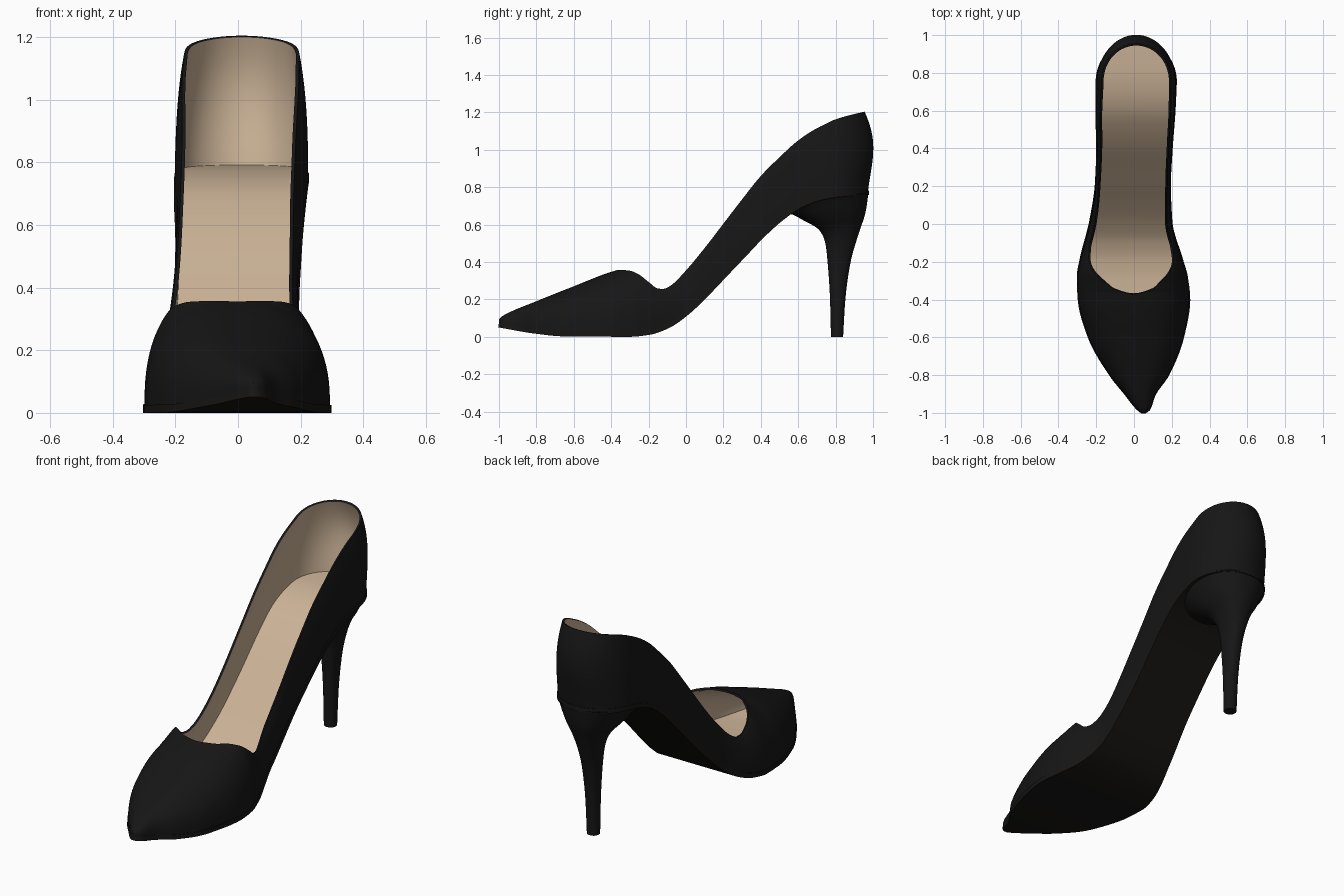
import bpy, bmesh, math

if "Cube" in bpy.data.objects:
    bpy.data.objects.remove(bpy.data.objects["Cube"])

# ---------- helpers ----------
def interp(table, t):
    """Smooth monotone interpolation of rows (key, v1, v2, ...)."""
    t = min(max(t, table[0][0]), table[-1][0])
    k = 0
    while k < len(table) - 2 and t > table[k + 1][0]:
        k += 1
    def secant(i, c):
        return (table[i + 1][c] - table[i][c]) / (table[i + 1][0] - table[i][0])
    def slope(i, c):
        if i == 0:
            return secant(0, c)
        if i == len(table) - 1:
            return secant(i - 1, c)
        p, q = secant(i - 1, c), secant(i, c)
        return 2 * p * q / (p + q) if p * q > 0 else 0.0
    h = table[k + 1][0] - table[k][0]
    s = (t - table[k][0]) / h
    out = []
    for c in range(1, len(table[0])):
        out.append((2*s**3 - 3*s**2 + 1) * table[k][c] + (s**3 - 2*s**2 + s) * h * slope(k, c)
                   + (3*s**2 - 2*s**3) * table[k + 1][c] + (s**3 - s**2) * h * slope(k + 1, c))
    return out if len(out) > 1 else out[0]

def material(name, rgb):
    m = bpy.data.materials.new(name)
    m.diffuse_color = (*rgb, 1)
    m.use_nodes = True
    m.node_tree.nodes["Principled BSDF"].inputs["Base Color"].default_value = m.diffuse_color
    return m

def make(name, verts, faces, mats, thickness=0, inner=0):
    me = bpy.data.meshes.new(name)
    me.from_pydata(verts, [], faces)
    bm = bmesh.new()
    bm.from_mesh(me)
    bmesh.ops.remove_doubles(bm, verts=bm.verts, dist=1e-4)
    bm.to_mesh(me)
    bm.free()
    for m in mats:
        me.materials.append(m)
    ob = bpy.data.objects.new(name, me)
    bpy.context.collection.objects.link(ob)
    bpy.ops.object.select_all(action='DESELECT')
    ob.select_set(True)
    bpy.context.view_layer.objects.active = ob
    if thickness:
        mod = ob.modifiers.new("thickness", 'SOLIDIFY')
        mod.thickness, mod.offset, mod.material_offset = thickness, -1, inner
        bpy.ops.object.modifier_apply(modifier=mod.name)
    bpy.ops.object.shade_smooth_by_angle(angle=math.radians(45))
    return ob

black = material("black_leather", (0.008, 0.008, 0.008))
dark = material("dark_sole", (0.009, 0.008, 0.007))
beige = material("beige_lining", (0.60, 0.45, 0.31))

# ---------- profiles along the length ----------
OUTLINE = [(-1, .04, .06), (-.98, .015, .085), (-.9, -.05, .115), (-.8, -.13, .185),
           (-.6, -.245, .265), (-.4, -.298, .298), (-.28, -.303, .285), (-.2, -.29, .262),
           (0, -.237, .203), (.2, -.207, .195), (.4, -.2, .205), (.6, -.205, .22), (.75, -.203, .227)]
SOLE_Z = [(-1, .05), (-.8, .016), (-.65, .002), (-.3, 0), (-.2, .01), (-.1, .045), (0, .115),
          (.1, .21), (.2, .315), (.3, .42), (.4, .525), (.5, .615), (.6, .685), (.7, .725),
          (.8, .745), (1, .76)]
TOP_Z = [(-1, .095), (-.98, .112), (-.8, .19), (-.6, .27), (-.4, .347), (-.36, .357), (-.31, .355),
         (-.26, .338), (-.2, .293), (-.15, .258), (-.12, .256), (-.08, .275), (0, .355), (.1, .475),
         (.2, .605), (.3, .735), (.4, .86), (.5, .96), (.6, 1.05), (.7, 1.115), (.8, 1.16), (.98, 1.205)]
# opening width ratio against sqrt(distance behind the throat)
OPENING = [(0, 0), (.1, .2), (.158, .35), (.245, .5), (.33, .68), (.41, .82), (.47, .865),
           (.52, .89), (.61, .885), (.755, .92), (.985, .89), (1.06, .87), (1.17, .92)]
THROAT, HEEL_Y, HEEL_X = -.37, .75, .012

# stations: (centre x, centre y, half width, half depth at the rounded back, angle)
ys = [-1 + .63 * (k / 26) ** 1.4 for k in range(26)]
ys += [THROAT + (k / 70 * math.sqrt(HEEL_Y - THROAT)) ** 2 for k in range(70)]
stations = []
for y in ys:
    xl, xr = interp(OUTLINE, y)
    stations.append(((xl + xr) / 2, y, (xr - xl) / 2, 0))
for k in range(25):
    stations.append((HEEL_X, HEEL_Y, .215, math.pi / 2 * k / 24))

def edge(st, side, ratio=1.0, bulge=0.0):
    cx, cy, a, ang = st
    return (cx + side * a * ratio * math.cos(ang),
            cy + (.227 * ratio + bulge) * math.sin(ang))

# ---------- upper: arched vamp running into the open side walls ----------
ROWS, N = 20, 2.5
def upper_column(st, side):
    y0 = edge(st, side)[1]
    z0, zt = interp(SOLE_Z, y0) + .022, interp(TOP_Z, y0)
    r = interp(OPENING, math.sqrt(max(0, y0 - THROAT)))
    height = (zt - z0) / (1 - r ** N) ** (1 / N)
    tmax = math.acos(r ** (N / 2))
    col = []
    for j in range(ROWS + 1):
        t = tmax * j / ROWS
        ratio = max(0, math.cos(t)) ** (2 / N) if j < ROWS else r
        x, y = edge(st, side, .985 * ratio, .032 * math.sin(math.pi * j / ROWS))
        col.append((x, y, z0 + height * math.sin(t) ** (2 / N)))
    return col

columns = [upper_column(s, 1) for s in stations] + [upper_column(s, -1) for s in reversed(stations)]
columns.append(columns[0])
w = ROWS + 1
verts = [p for c in columns for p in c]
faces = [(i*w + j, (i+1)*w + j, (i+1)*w + j + 1, i*w + j + 1)
         for i in range(len(columns) - 1) for j in range(ROWS)]
make("upper", verts, faces, [black, beige], .011, 1)

# ---------- outsole and insole: strips following the sole curve ----------
def strip(name, ratio, lift, thickness, mat, start=-2):
    verts = []
    for st in stations:
        if st[1] < start:
            continue
        for side in (1, -1):
            x, y = edge(st, side, ratio)
            verts.append((x, y, interp(SOLE_Z, y) + lift))
    faces = [(i, i + 2, i + 3, i + 1) for i in range(0, len(verts) - 2, 2)]
    make(name, verts, faces, [mat], thickness)

strip("outsole", 1.0, .025, .025, dark)
strip("insole", .955, .034, .006, beige, -.85)

# ---------- stiletto heel: loft (step, front z, front y, back z, back y, half width) ----------
HEEL = [(0, 0, .775, 0, .84, .033), (1, .2, .77, .2, .852, .037), (2, .4, .757, .4, .88, .048),
        (3, .5, .745, .5, .907, .062), (4, .56, .72, .58, .933, .085), (5, .595, .68, .65, .956, .12),
        (6, .62, .6, .715, .97, .165), (7, .645, .53, .77, .976, .203)]
SEG, LEVELS = 48, 42
verts = []
for l in range(LEVELS + 1):
    step = 7 * l / LEVELS
    zf, yf, zb, yb, hw = interp(HEEL, step)
    follow = max(0, step - 5) / 2        # top rings bend to fit the sole
    for k in range(SEG):
        a = 2 * math.pi * k / SEG
        c, s = math.cos(a), math.sin(a)
        f = (1 + math.copysign(abs(s) ** .88, s)) / 2
        y = yf + (yb - yf) * f
        z = zf + (zb - zf) * f
        z += follow ** 2 * (interp(SOLE_Z, y) + .008 - z)
        verts.append((HEEL_X + hw * math.copysign(abs(c) ** .88, c), y, z))
faces = [(l*SEG + k, l*SEG + (k+1) % SEG, (l+1)*SEG + (k+1) % SEG, (l+1)*SEG + k)
         for l in range(LEVELS) for k in range(SEG)]
faces.append(tuple(reversed(range(SEG))))
faces.append(tuple(range(LEVELS * SEG, (LEVELS + 1) * SEG)))
make("stiletto_heel", verts, faces, [black])
